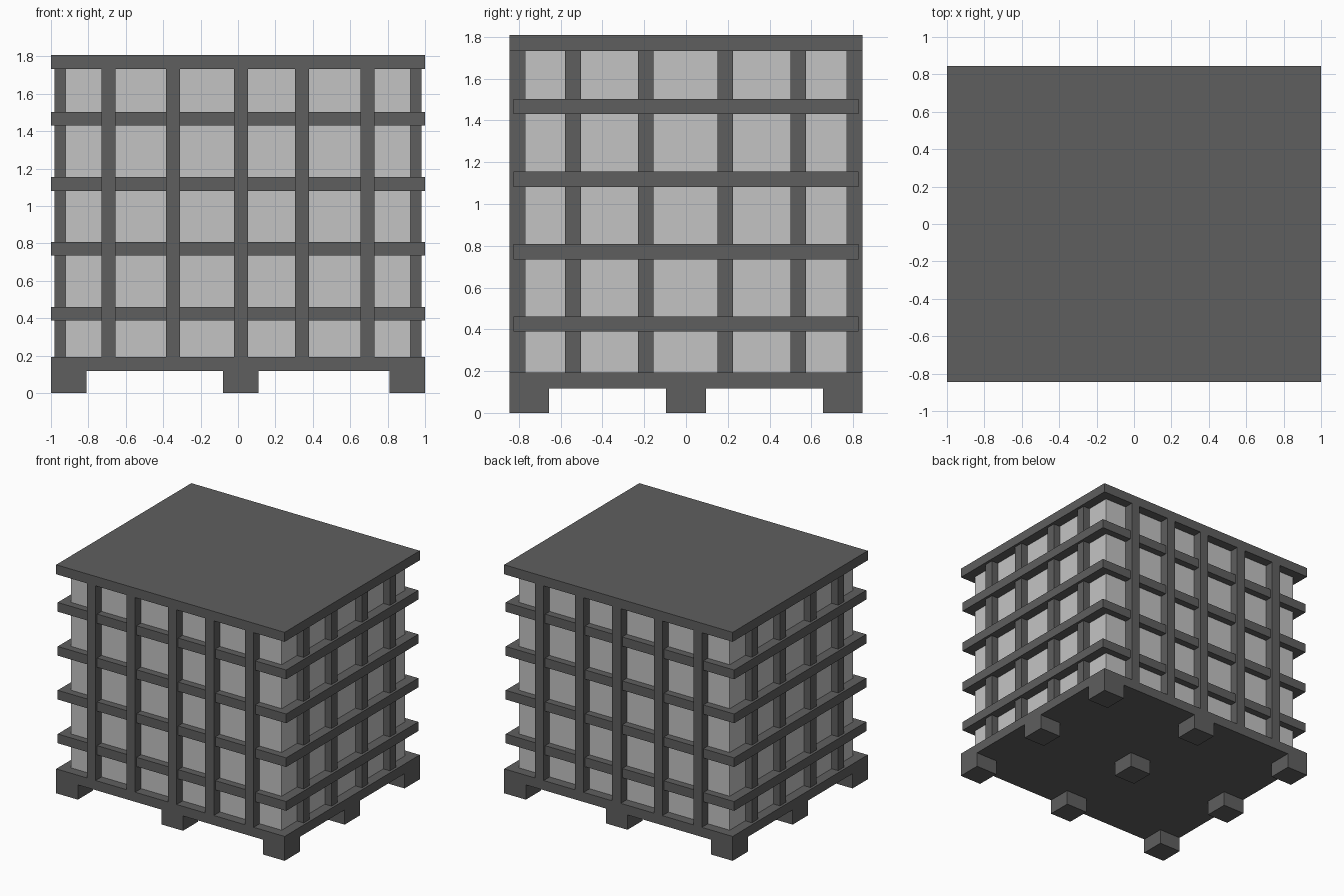
import bpy
import bmesh
from mathutils import Vector

if "Cube" in bpy.data.objects:
    bpy.data.objects.remove(bpy.data.objects["Cube"])


def material(name, v):
    m = bpy.data.materials.new(name)
    m.diffuse_color = (v, v, v, 1)
    m.use_nodes = True
    m.node_tree.nodes["Principled BSDF"].inputs["Base Color"].default_value = m.diffuse_color
    return m


dark = material("dark grey frame", 0.114)
light = material("light grey tank", 0.55)


def boxes(name, mat, bounds):
    """One object made of axis-aligned boxes (x0, x1, y0, y1, z0, z1)."""
    bm = bmesh.new()
    for x0, x1, y0, y1, z0, z1 in bounds:
        size = Vector((x1 - x0, y1 - y0, z1 - z0))
        mid = Vector((x0 + x1, y0 + y1, z0 + z1)) / 2
        for v in bmesh.ops.create_cube(bm, size=1)["verts"]:
            v.co = v.co * size + mid
    mesh = bpy.data.meshes.new(name)
    bm.to_mesh(mesh)
    bm.free()
    mesh.materials.append(mat)
    obj = bpy.data.objects.new(name, mesh)
    bpy.context.collection.objects.link(obj)
    return obj


X, Y = 1.0, 0.845            # outer half sizes of pallet and lid
TX, TY = 0.922, 0.77         # half sizes of the tank
DECK, FLOOR, LID, TOP = 0.117, 0.193, 1.733, 1.808
W = 0.0375                   # half width of a post

# Tank, pallet deck and lid
boxes("tank", light, [(-TX, TX, -TY, TY, FLOOR, LID)])
boxes("pallet_deck", dark, [(-X, X, -Y, Y, DECK, FLOOR)])
boxes("lid", dark, [(-X, X, -Y, Y, LID, TOP)])

# Nine pallet feet
F = 0.095
boxes("pallet_feet", dark, [(x - F, x + F, y - F, y + F, 0, DECK)
                            for x in (F - X, 0.015, X - F)
                            for y in (F - Y, 0, Y - F)])

# Upright posts on the front and back, outside the rails
long_posts = (-0.693, -0.347, 0.017, 0.342, 0.692)
for side, (y0, y1) in {"front": (-Y, -TY), "back": (TY, Y)}.items():
    boxes(side + "_posts", dark,
          [(x - W, x + W, y0, y1, FLOOR, LID) for x in long_posts])

# Upright posts on the left and right, inside the rails
short_posts = (-0.541, -0.193, 0.188, 0.538)
for side, (x0, x1) in {"left": (-0.98, -TX), "right": (TX, 0.98)}.items():
    boxes(side + "_posts", dark,
          [(x0, x1, y - W, y + W, FLOOR, LID) for y in short_posts])

# Horizontal rails running round the tank
RY = 0.826
for i, z in enumerate((0.425, 0.771, 1.118, 1.466)):
    a, b = z - 0.0365, z + 0.0365
    boxes(f"rail_ring_{i + 1}", dark, [
        (-X, X, -RY, -TY, a, b), (-X, X, TY, RY, a, b),
        (-X, -TX, -TY, TY, a, b), (TX, X, -TY, TY, a, b)])
